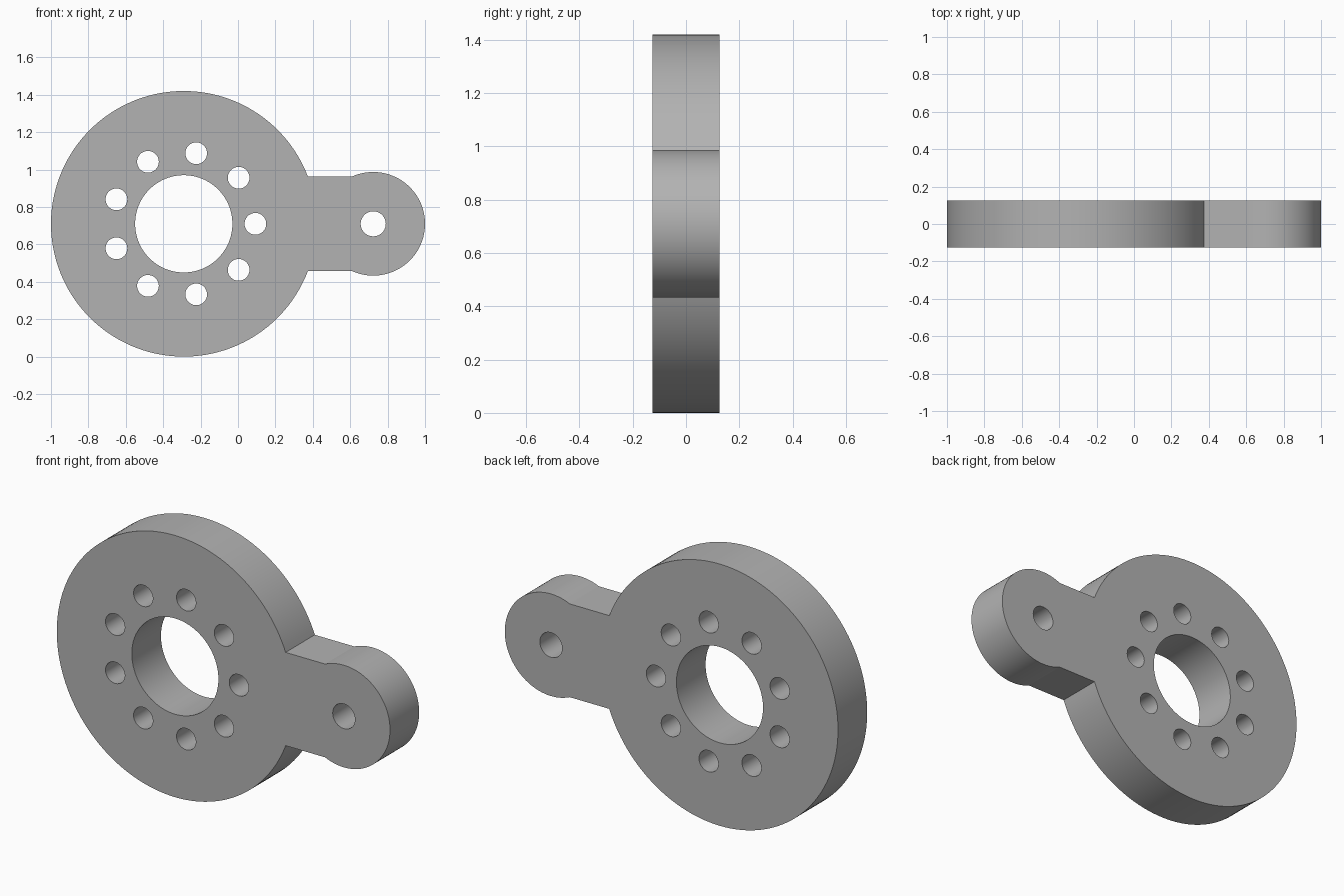
import bpy, bmesh
from math import pi, sin, cos, asin, radians

cube = bpy.data.objects.get("Cube")
if cube:
    bpy.data.objects.remove(cube, do_unlink=True)

MID = 0.71                       # height of the centre line
DISC_X, DISC_R = -0.29, 0.71
EAR_X, EAR_R = 0.723, 0.277
NECK = 0.253                     # half height of the neck
THICK = 0.25


def arc(cx, cy, r, start, end, n):
    return [(cx + r * cos(start + (end - start) * i / n),
             cy + r * sin(start + (end - start) * i / n)) for i in range(n + 1)]


def circle(cx, cy, r, n=64):
    return arc(cx, cy, r, 0, 2 * pi, n)[:-1]


# Outline: large disc, straight neck, rounded ear
a = asin(NECK / DISC_R)
b = pi - asin(NECK / EAR_R)
outline = (arc(DISC_X, MID, DISC_R, a, 2 * pi - a, 128)
           + arc(EAR_X, MID, EAR_R, -b, b, 80))

# Centre bore, ring of nine bolt holes, ear hole
loops = [outline, circle(DISC_X, MID, 0.26, 96), circle(EAR_X, MID, 0.067)]
for i in range(9):
    t = radians(40 * i)
    loops.append(circle(DISC_X + 0.383 * cos(t), MID + 0.383 * sin(t), 0.058, 48))

# Filled profile extruded to thickness
curve = bpy.data.curves.new("flange_plate", "CURVE")
curve.dimensions = "2D"
curve.fill_mode = "BOTH"
curve.extrude = THICK / 2
for pts in loops:
    spline = curve.splines.new("POLY")
    spline.points.add(len(pts) - 1)
    for p, (x, y) in zip(spline.points, pts):
        p.co = (x, y, 0, 1)
    spline.use_cyclic_u = True

plate = bpy.data.objects.new("flange_plate", curve)
bpy.context.collection.objects.link(plate)
plate.rotation_euler.x = pi / 2
bpy.ops.object.select_all(action="DESELECT")
plate.select_set(True)
bpy.context.view_layer.objects.active = plate
bpy.ops.object.convert(target="MESH")
plate = bpy.context.object

# Weld caps to walls
bm = bmesh.new()
bm.from_mesh(plate.data)
bmesh.ops.remove_doubles(bm, verts=bm.verts, dist=0.0001)
bmesh.ops.recalc_face_normals(bm, faces=bm.faces)
bm.to_mesh(plate.data)
bm.free()

# Plain grey finish
grey = bpy.data.materials.new("plain grey")
grey.use_nodes = True
colour = (0.45, 0.45, 0.45, 1)
grey.diffuse_color = colour
grey.node_tree.nodes["Principled BSDF"].inputs["Base Color"].default_value = colour
plate.data.materials.clear()
plate.data.materials.append(grey)
bpy.ops.object.shade_smooth_by_angle(angle=radians(20))
